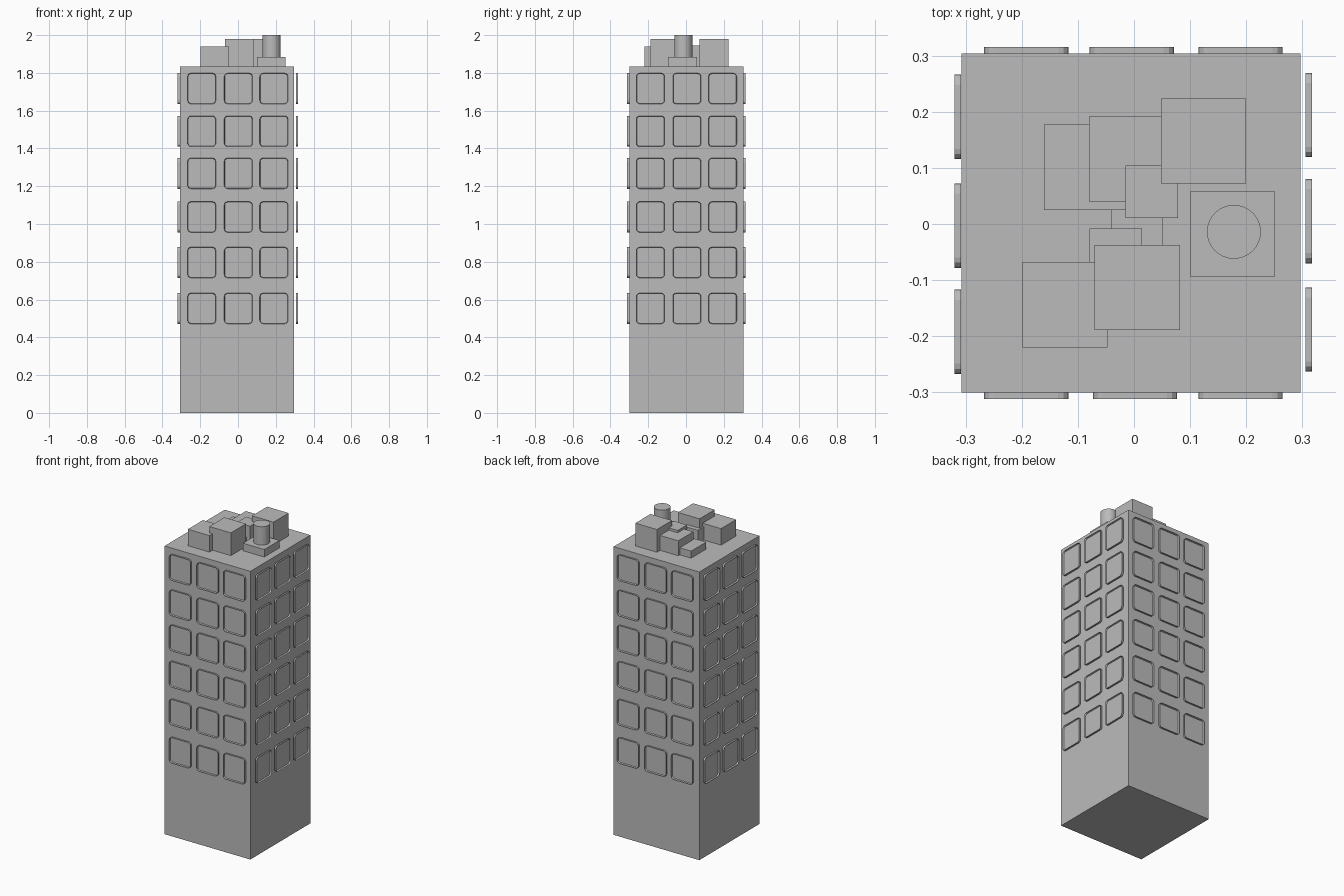
import bpy, bmesh, math
from mathutils import Matrix, Vector

if "Cube" in bpy.data.objects:
    bpy.data.objects.remove(bpy.data.objects["Cube"])

grey = bpy.data.materials.new("plain grey")
grey.diffuse_color = (0.5, 0.5, 0.5, 1)
grey.use_nodes = True
grey.node_tree.nodes["Principled BSDF"].inputs["Base Color"].default_value = grey.diffuse_color


def finish(bm, name):
    bmesh.ops.recalc_face_normals(bm, faces=bm.faces)
    me = bpy.data.meshes.new(name)
    bm.to_mesh(me)
    bm.free()
    me.materials.append(grey)
    ob = bpy.data.objects.new(name, me)
    bpy.context.scene.collection.objects.link(ob)
    return ob


def box(name, x0, x1, y0, y1, z0, z1):
    bm = bmesh.new()
    m = (Matrix.Translation(((x0 + x1) / 2, (y0 + y1) / 2, (z0 + z1) / 2))
         @ Matrix.Diagonal((x1 - x0, y1 - y0, z1 - z0, 1)))
    bmesh.ops.create_cube(bm, size=1, matrix=m)
    return finish(bm, name)


# Tower body
ROOF = 1.835
box("tower_body", -0.307, 0.297, -0.30, 0.304, 0, ROOF)


# Window: rounded frame facing -y, with the pane set back inside a thin rim
def window(bm, matrix, w=0.15, h=0.163, depth=0.0115, r=0.018):
    new = []
    for i in range(4):
        sx, sz = ((1, 1), (-1, 1), (-1, -1), (1, -1))[i]
        for k in range(4):
            a = math.radians(90 * i + 30 * k)
            new.append(bm.verts.new((sx * (w / 2 - r) + r * math.cos(a), 0,
                                     sz * (h / 2 - r) + r * math.sin(a))))
    base = bm.faces.new(new)
    ext = bmesh.ops.extrude_face_region(bm, geom=[base], use_keep_orig=True)["geom"]
    verts = [e for e in ext if isinstance(e, bmesh.types.BMVert)]
    front = [e for e in ext if isinstance(e, bmesh.types.BMFace)][0]
    bmesh.ops.translate(bm, verts=verts, vec=(0, -depth, 0))
    front.normal_update()
    bmesh.ops.inset_individual(bm, faces=[front], thickness=0.003)
    bmesh.ops.translate(bm, verts=list(front.verts), vec=(0, depth - 0.002, 0))
    allv = set(new) | set(verts) | set(front.verts)
    bmesh.ops.transform(bm, matrix=matrix, verts=list(allv))


# Each side: turn about z, distance of the plate back, positions along the side
sides = {"front": (0, 0.300, (-0.192, 0.002, 0.190)),
         "right": (90, 0.306, (-0.188, 0.005, 0.194)),
         "back": (180, 0.304, (-0.190, 0.004, 0.192)),
         "left": (270, 0.308, (-0.191, 0.003, 0.192))}
floors = (0.553, 0.796, 1.037, 1.268, 1.491, 1.717)
for side, (turn, dist, places) in sides.items():
    bm = bmesh.new()
    rot = Matrix.Rotation(math.radians(turn), 4, 'Z')
    for z in floors:
        for x in places:
            window(bm, rot @ Matrix.Translation((x, -dist, z)))
    finish(bm, side + "_windows")

# Roof boxes: left x, low y, width, top
L, S = 0.152, 0.093
for i, (x, y, w, top) in enumerate((
        (-0.160, 0.025, L, 1.88), (-0.080, 0.040, L, 1.93),
        (0.048, 0.072, L, 1.98), (-0.199, -0.220, L, 1.94),
        (-0.070, -0.189, L, 1.98), (-0.015, 0.011, S, 1.945),
        (-0.041, -0.050, S, 1.87), (-0.079, -0.101, S, 1.92))):
    box("roof_box_%d" % (i + 1), x, x + w, y, y + w, ROOF - 0.01, top)

# Chimney with its square base
box("chimney_base", 0.100, 0.251, -0.094, 0.058, ROOF - 0.01, 1.883)
bm = bmesh.new()
bmesh.ops.create_cone(bm, cap_ends=True, segments=32, radius1=0.048, radius2=0.048,
                      depth=0.14, matrix=Matrix.Translation((0.178, -0.014, 1.93)))
chimney = finish(bm, "chimney")
bpy.context.view_layer.objects.active = chimney
chimney.select_set(True)
bpy.ops.object.shade_smooth_by_angle()
